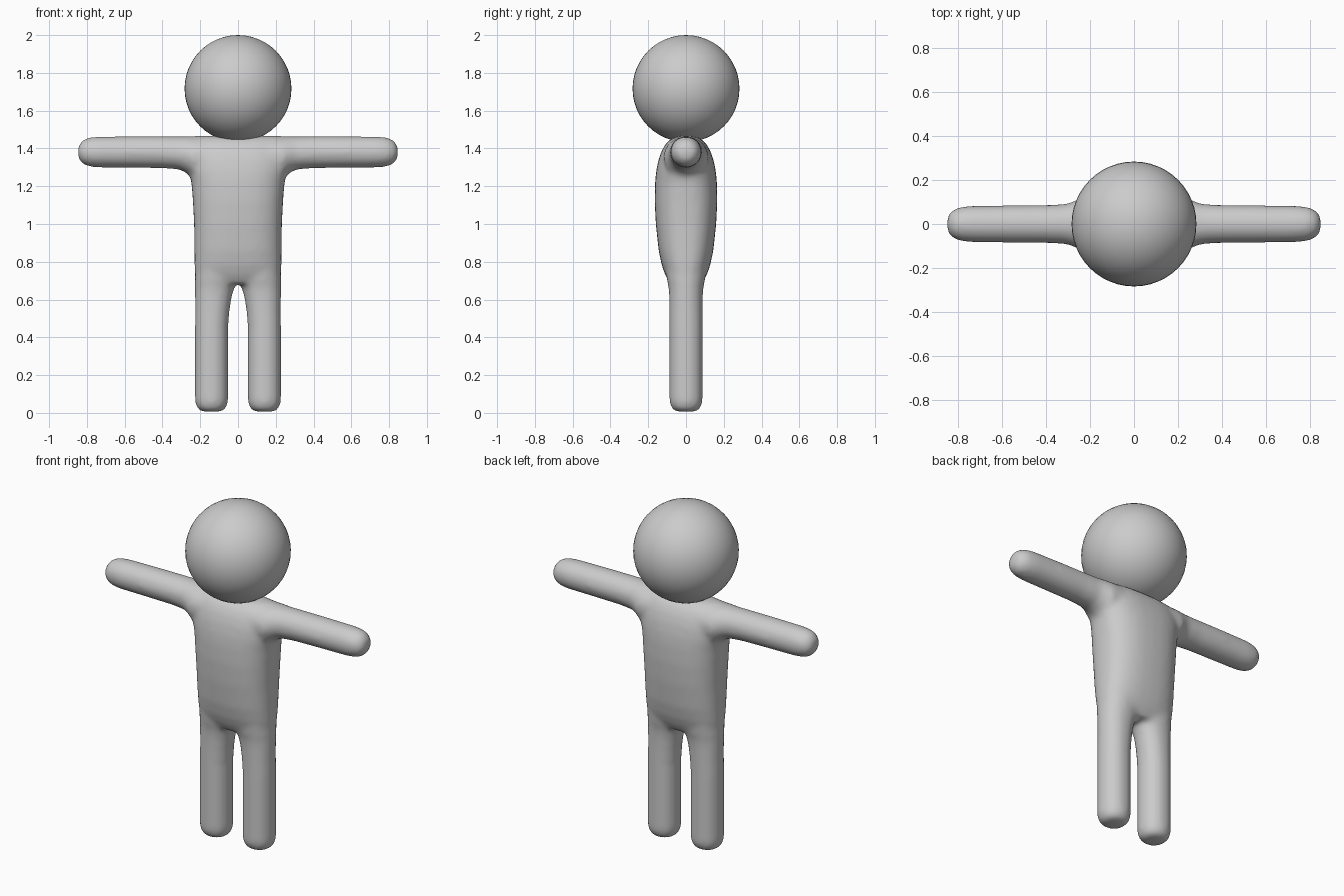
import bpy, bmesh, math
from mathutils import Vector

if "Cube" in bpy.data.objects:
    bpy.data.objects.remove(bpy.data.objects["Cube"])

grey = bpy.data.materials.new("light_grey")
grey.diffuse_color = (0.6, 0.6, 0.6, 1)
grey.use_nodes = True
grey.node_tree.nodes["Principled BSDF"].inputs["Base Color"].default_value = grey.diffuse_color


def loft(bm, rings, axis="z", power=2.0, n=32):
    """Closed tube through rings of (position, side offset, side radius, depth radius)."""
    loops = []
    for pos, off, rs, rd in rings:
        loop = []
        for i in range(n):
            a = 2 * math.pi * i / n
            c, s = math.cos(a), math.sin(a)
            u = off + rs * math.copysign(abs(c) ** (2 / power), c)
            y = rd * math.copysign(abs(s) ** (2 / power), s)
            loop.append(bm.verts.new(Vector((u, y, pos) if axis == "z" else (pos, y, u))))
        loops.append(loop)
    faces = [bm.faces.new((a[i], a[(i + 1) % n], b[(i + 1) % n], b[i]))
             for a, b in zip(loops, loops[1:]) for i in range(n)]
    faces += [bm.faces.new(loops[0][::-1]), bm.faces.new(loops[-1])]
    bmesh.ops.recalc_face_normals(bm, faces=faces)


bm = bmesh.new()

# Torso: wide rounded trunk, closing in a dome between the shoulders
loft(bm, [(0.685, 0, 0.215, 0.085), (0.73, 0, 0.228, 0.11), (0.78, 0, 0.231, 0.128),
          (0.86, 0, 0.231, 0.145), (1.0, 0, 0.233, 0.160), (1.12, 0, 0.239, 0.166),
          (1.22, 0, 0.247, 0.164), (1.28, 0, 0.262, 0.158), (1.34, 0, 0.27, 0.146),
          (1.39, 0, 0.27, 0.128), (1.43, 0, 0.26, 0.104), (1.455, 0, 0.25, 0.072),
          (1.467, 0, 0.24, 0.035)], power=2.5)

for side in (-1, 1):
    # Leg: straight with a rounded foot, widening inwards at the crotch
    loft(bm, [(z, side * x, rx, ry) for z, x, rx, ry in (
        (0.006, 0.14, 0.045, 0.045), (0.016, 0.14, 0.068, 0.068), (0.035, 0.14, 0.082, 0.082),
        (0.065, 0.14, 0.088, 0.088), (0.45, 0.14, 0.088, 0.088), (0.54, 0.136, 0.091, 0.088),
        (0.61, 0.131, 0.097, 0.089), (0.66, 0.124, 0.104, 0.092), (0.70, 0.115, 0.114, 0.1),
        (0.78, 0.112, 0.114, 0.11))], power=2.15)
    # Arm: level, with a rounded hand and a flared armpit
    loft(bm, [(side * x, z, rz, ry) for x, z, rz, ry in (
        (0.1, 1.36, 0.106, 0.12), (0.24, 1.352, 0.112, 0.118), (0.27, 1.367, 0.098, 0.104),
        (0.31, 1.376, 0.088, 0.091), (0.40, 1.380, 0.085, 0.086), (0.55, 1.381, 0.084, 0.085),
        (0.74, 1.381, 0.082, 0.083), (0.79, 1.381, 0.077, 0.077), (0.822, 1.381, 0.064, 0.064),
        (0.840, 1.381, 0.043, 0.043), (0.848, 1.381, 0.018, 0.018))], axis="x")

mesh = bpy.data.meshes.new("body")
bm.to_mesh(mesh)
bm.free()
body = bpy.data.objects.new("body", mesh)
bpy.context.collection.objects.link(body)
mesh.materials.append(grey)

# Fuse the limbs into one skin and soften the joins
remesh = body.modifiers.new("fuse", "REMESH")
remesh.mode = "VOXEL"
remesh.voxel_size = 0.014
remesh.use_smooth_shade = True
smooth = body.modifiers.new("soften", "SMOOTH")
smooth.factor = 0.5
smooth.iterations = 10

# Head: plain ball resting on the shoulders
bpy.ops.mesh.primitive_uv_sphere_add(segments=48, ring_count=24, radius=0.283,
                                     location=(0, 0, 1.717))
head = bpy.context.object
head.name = "head"
head.data.materials.append(grey)
bpy.ops.object.shade_smooth()
